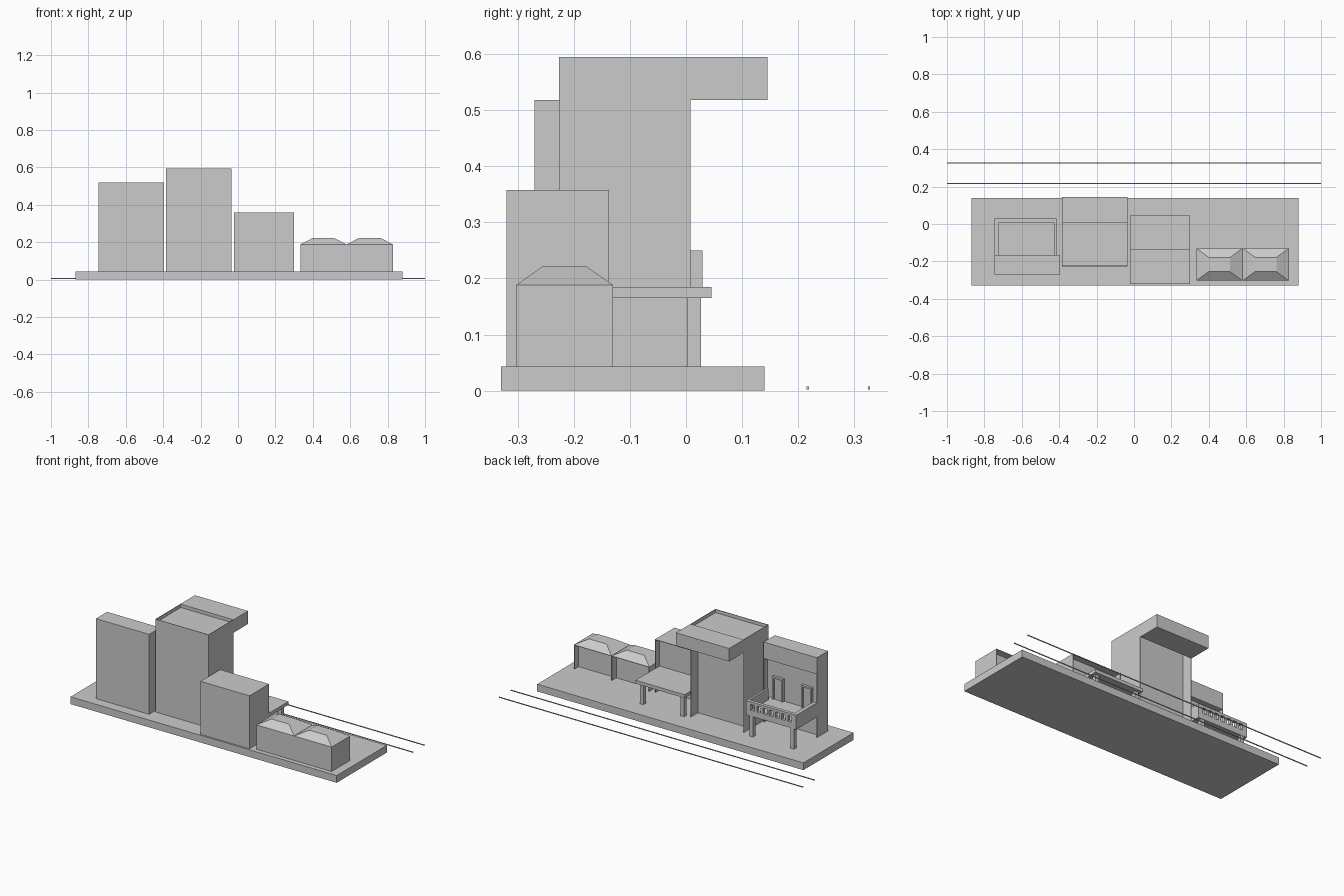
import bpy, bmesh

if "Cube" in bpy.data.objects:
    bpy.data.objects.remove(bpy.data.objects["Cube"])

BASE = 0.043
T = 0.003  # thin wall thickness


def make(name, boxes):
    """One object from axis-aligned boxes (x0, x1, y0, y1, z0, z1)."""
    bm = bmesh.new()
    for x0, x1, y0, y1, z0, z1 in boxes:
        vs = bmesh.ops.create_cube(bm, size=1)["verts"]
        for v in vs:
            v.co.x = x0 if v.co.x < 0 else x1
            v.co.y = y0 if v.co.y < 0 else y1
            v.co.z = z0 if v.co.z < 0 else z1
    return finish(name, bm)


def finish(name, bm):
    mesh = bpy.data.meshes.new(name)
    bm.to_mesh(mesh)
    bm.free()
    ob = bpy.data.objects.new(name, mesh)
    bpy.context.collection.objects.link(ob)
    return ob


def shell(name, x0, x1, y0, y1, top, recess, lintel=T):
    """Building body whose back wall sits inside thin side walls."""
    return make(name, [
        (x0 + T, x1 - T, y0, y1 - recess, BASE, top - lintel),
        (x0, x0 + T, y0, y1, BASE, top - lintel),
        (x1 - T, x1, y0, y1, BASE, top - lintel),
        (x0, x1, y0, y1, top - lintel, top)])


def legs(name, xs, y=0.015, r=0.012):
    for i, x in enumerate(xs):
        make(f"{name}_{i + 1}", [(x - r, x + r, y - r, y + r, BASE, 0.166)])


# Platform and rails
make("platform", [(-0.87, 0.88, -0.33, 0.14, 0, BASE)])
for i, y in enumerate((0.217, 0.326)):
    make(f"rail_{i + 1}", [(-1, 1, y - 0.002, y + 0.002, 0.002, 0.007)])

# Left building with two doors opening on the balcony
shell("left_building", -0.745, -0.395, -0.27, -0.165, 0.518, 0.03, 0.098)
for i, x in enumerate((-0.475, -0.665)):
    make(f"balcony_door_{i + 1}", [
        (x - 0.035, x - 0.025, -0.197, -0.18, 0.185, 0.32),
        (x + 0.025, x + 0.035, -0.197, -0.18, 0.185, 0.32),
        (x - 0.035, x + 0.035, -0.197, -0.18, 0.31, 0.32),
        (x - 0.025, x + 0.025, -0.197, -0.187, 0.185, 0.31)])

# Balcony: slab, solid side parapets, back parapet with square openings
bx0, bx1, by0, by1 = -0.745, -0.415, -0.165, 0.029
make("balcony_floor", [(bx0, bx1, -0.195, by1, 0.165, 0.185)])
make("balcony_sides", [(bx0, bx0 + 0.023, by0, by1, 0.185, 0.25),
                       (bx1 - 0.013, bx1, by0, by1, 0.185, 0.25)])
n, pitch, hole = 7, 0.041, 0.025
start = (bx0 + bx1) / 2 - (n - 1) / 2 * pitch
edges = [bx0 + 0.023]
for i in range(n):
    edges += [start + i * pitch - hole / 2, start + i * pitch + hole / 2]
edges.append(bx1 - 0.013)
posts = [(a, b, 0.009, by1, 0.2, 0.235) for a, b in zip(edges[::2], edges[1::2])]
make("balcony_back_parapet", posts + [
    (edges[0], edges[-1], 0.009, by1, 0.185, 0.2),
    (edges[0], edges[-1], 0.009, by1, 0.235, 0.25)])
legs("balcony_leg", (-0.717, -0.447))

# Tower with sunken roof and overhanging top block
tx0, tx1, ty0, ty1 = -0.385, -0.035, -0.226, 0.008
shell("tower", tx0, tx1, ty0, ty1, 0.575, 0.066)
make("tower_roof_parapet", [
    (tx0, tx1, ty0, ty0 + T, 0.575, 0.595),
    (tx0, tx0 + T, ty0 + T, ty1, 0.575, 0.595),
    (tx1 - T, tx1, ty0 + T, ty1, 0.575, 0.595)])
make("tower_overhang", [(tx0, tx1, ty1, 0.145, 0.518, 0.595)])

# Middle building with canopy
shell("middle_building", -0.022, 0.3, -0.32, -0.137, 0.358, 0.04)
make("canopy", [(-0.022, 0.3, -0.177, 0.045, 0.165, 0.185)])
legs("canopy_leg", (0.005, 0.273))

# Two small houses with hipped, flat-topped roofs
for i, x0 in enumerate((0.333, 0.581)):
    x1, y0, y1 = x0 + 0.247, -0.303, -0.13
    shell(f"house_{i + 1}", x0, x1, y0, y1, 0.188, 0.04)
    bm = bmesh.new()
    for v in bmesh.ops.create_cube(bm, size=1)["verts"]:
        up = v.co.z > 0
        dx, dy = (0.066, 0.048) if up else (0, 0)
        v.co = (x0 + dx if v.co.x < 0 else x1 - dx,
                y0 + dy if v.co.y < 0 else y1 - dy,
                0.222 if up else 0.188)
    finish(f"house_roof_{i + 1}", bm)
